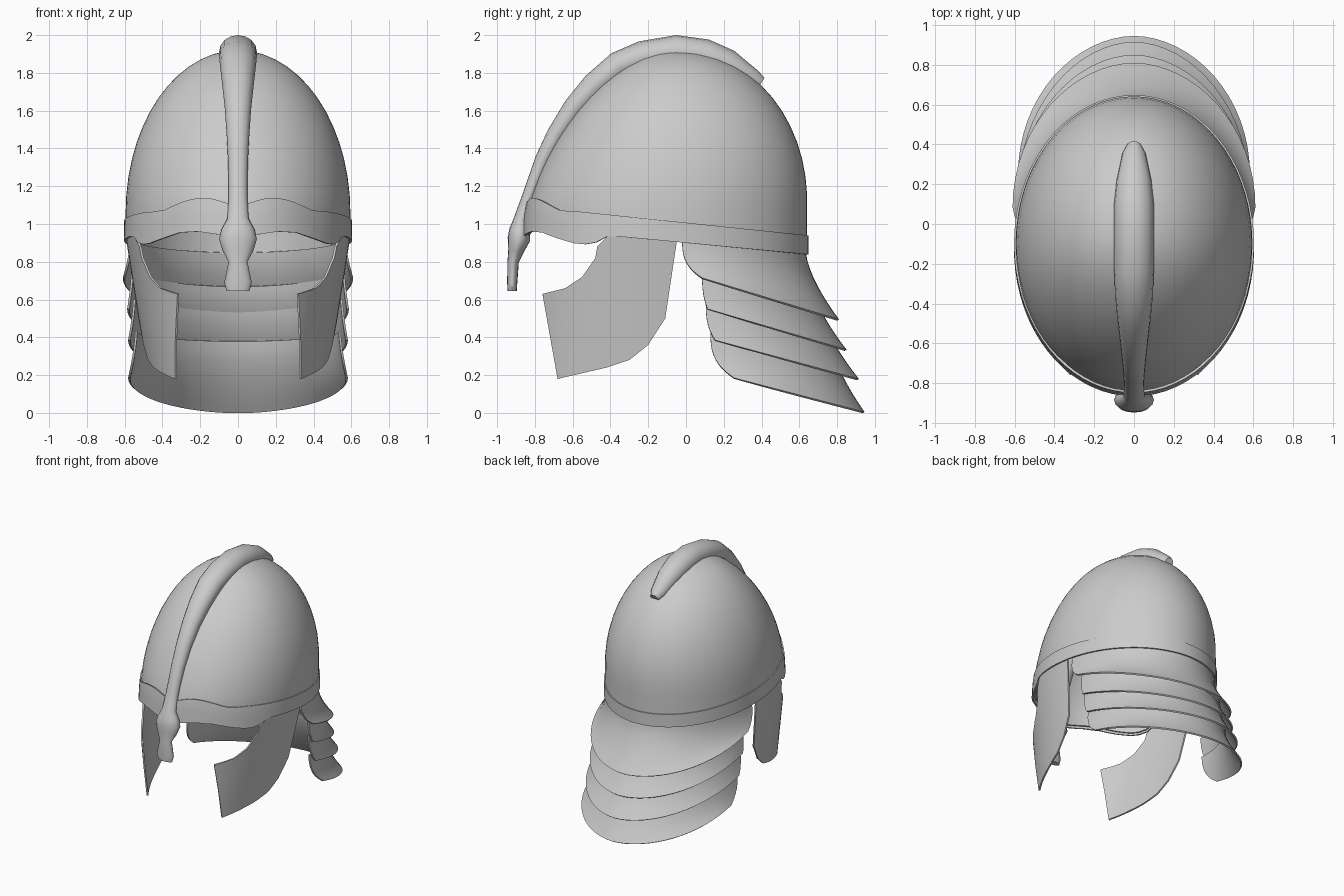
import bpy, bmesh, math
from mathutils import Vector

cube = bpy.data.objects.get("Cube")
if cube:
    bpy.data.objects.remove(cube, do_unlink=True)

steel = bpy.data.materials.new("grey_steel")
steel.use_nodes = True
GREY = (0.6, 0.6, 0.6, 1)
steel.diffuse_color = GREY
steel.node_tree.nodes["Principled BSDF"].inputs["Base Color"].default_value = GREY


def interp(x, table):
    """Piecewise linear lookup."""
    if x <= table[0][0]:
        return table[0][1]
    for (x0, v0), (x1, v1) in zip(table, table[1:]):
        if x <= x1:
            return v0 + (v1 - v0) * (x - x0) / (x1 - x0)
    return table[-1][1]


def loft(name, rows, closed=False, caps=False, thickness=0, angle=40):
    """Skin a list of point rows, optionally closed, capped and thickened."""
    bm = bmesh.new()
    grid = [[bm.verts.new(p) for p in row] for row in rows]
    n = len(rows[0])
    for a, b in zip(grid, grid[1:]):
        for i in range(n if closed else n - 1):
            j = (i + 1) % n
            bm.faces.new((a[i], a[j], b[j], b[i]))
    if caps:
        bm.faces.new(grid[0])
        bm.faces.new(grid[-1])
    bmesh.ops.remove_doubles(bm, verts=bm.verts, dist=0.0005)
    bmesh.ops.recalc_face_normals(bm, faces=bm.faces)
    # Open sheets should face away from the helmet's axis
    if not caps:
        score = sum(f.normal.dot(f.calc_center_median() - Vector((0, -0.1, 0.6)))
                    for f in bm.faces)
        if score < 0:
            bmesh.ops.reverse_faces(bm, faces=bm.faces)
    mesh = bpy.data.meshes.new(name)
    bm.to_mesh(mesh)
    bm.free()
    mesh.materials.append(steel)
    obj = bpy.data.objects.new(name, mesh)
    bpy.context.collection.objects.link(obj)
    bpy.ops.object.select_all(action='DESELECT')
    obj.select_set(True)
    bpy.context.view_layer.objects.active = obj
    if thickness:
        mod = obj.modifiers.new("thickness", 'SOLIDIFY')
        mod.thickness = thickness
        mod.offset = -1
        bpy.ops.object.modifier_apply(modifier="thickness")
    bpy.ops.object.shade_smooth_by_angle(angle=math.radians(angle))


# Skull plan: an ellipse, with angles measured from the front
RX, RY, CY = 0.595, 0.74, -0.1
SEGS = 72
ANGLES = [2 * math.pi * i / SEGS for i in range(SEGS)]


def plan(a, z, offset=0.0):
    return ((RX + offset) * math.sin(a), CY - (RY + offset) * math.cos(a), z)


BROW_LOW = [(0, 0.92), (10, 0.945), (20, 0.96), (30, 0.955), (40, 0.925), (50, 0.897),
            (58, 0.89), (66, 0.94)]
BROW_TOP = [(0, 1.09), (8, 1.12), (15, 1.138), (22, 1.138), (30, 1.115), (40, 1.075), (50, 1.063)]


def from_front(a):
    return math.degrees(min(a, 2 * math.pi - a))


def band_low(a):
    d = from_front(a)
    return interp(d, BROW_LOW) if d < 66 else 0.90 - 0.096 * plan(a, 0)[1]


def band_top(a):
    d = from_front(a)
    return interp(d, BROW_TOP) if d < 50 else 1.007 - 0.105 * plan(a, 0)[1]


# Domed skull, open below; the forehead slopes back as it rises
SPRING, RISE, RINGS = 1.06, 0.86, 14


def dome(a, p):
    s, c = math.sin(p), math.cos(p)
    slope = 1 - 0.2 * s if math.cos(a) > 0 else 1
    return (RX * c * math.sin(a), CY + 0.05 * s - RY * c * slope * math.cos(a),
            SPRING + RISE * s)


rows = [[plan(a, band_low(a) + 0.01) for a in ANGLES]]
rows += [[dome(a, math.pi / 2 * k / RINGS) for a in ANGLES] for k in range(RINGS + 1)]
loft("skull", rows, closed=True, thickness=0.012)

# Rim band that swells into brows at the front
rows = []
for t in (0, 0.25, 0.5, 0.75, 1):
    row = []
    for a in ANGLES:
        low, top = band_low(a), band_top(a)
        front = max(0, math.cos(a))
        row.append(plan(a, low + (top - low) * t, 0.008 + 0.018 * front * (1 - t) ** 0.6))
    rows.append(row)
loft("rim_band", rows, closed=True, thickness=0.012)

# Crest running down into the nose guard: y, z, half width, half depth
SPINE = [(-0.92, 0.645, 0.06, 0.024), (-0.92, 0.69, 0.073, 0.027), (-0.915, 0.80, 0.05, 0.03),
         (-0.9, 0.86, 0.082, 0.042), (-0.885, 0.92, 0.1, 0.06), (-0.88, 0.97, 0.088, 0.055),
         (-0.872, 1.03, 0.056, 0.038), (-0.835, 1.14, 0.05, 0.035), (-0.805, 1.22, 0.05, 0.037),
         (-0.757, 1.34, 0.053, 0.043), (-0.687, 1.475, 0.06, 0.05), (-0.592, 1.614, 0.07, 0.06),
         (-0.485, 1.732, 0.083, 0.07), (-0.355, 1.837, 0.095, 0.078), (-0.23, 1.885, 0.1, 0.084),
         (-0.05, 1.912, 0.1, 0.088), (0.1, 1.892, 0.1, 0.087), (0.22, 1.845, 0.088, 0.08),
         (0.35, 1.767, 0.06, 0.055), (0.395, 1.74, 0.035, 0.04)]
rows = []
for i, (y, z, w, d) in enumerate(SPINE):
    before, after = SPINE[max(i - 1, 0)], SPINE[min(i + 1, len(SPINE) - 1)]
    run = Vector((0, after[0] - before[0], after[1] - before[1])).normalized()
    normal = Vector((0, -run.z, run.y))
    rows.append([Vector((w * math.cos(s), y, z)) + normal * d * math.sin(s)
                 for s in (2 * math.pi * k / 16 for k in range(16))])
loft("crest_and_nose_guard", rows, closed=True, caps=True, angle=50)

# Cheek guards: upper and lower outline as functions of depth
CHEEK_TOP = [(-0.76, 0.63), (-0.64, 0.66), (-0.55, 0.72), (-0.48, 0.82),
             (-0.47, 0.88), (-0.4, 0.95), (-0.05, 0.93)]
CHEEK_LOW = [(-0.76, 0.629), (-0.68, 0.18), (-0.42, 0.24), (-0.3, 0.28),
             (-0.2, 0.36), (-0.11, 0.5), (-0.05, 0.9)]
depths = sorted({y for y, _ in CHEEK_TOP + CHEEK_LOW} | {-0.72, -0.6, -0.35, -0.25, -0.15, -0.08})
for side, word in ((1, "left"), (-1, "right")):
    rows = []
    for y in depths:
        low, top = interp(y, CHEEK_LOW), interp(y, CHEEK_TOP)
        width = RX * math.sqrt(1 - ((y - CY) / 0.815) ** 2)
        row = []
        for k in range(7):
            z = low + (top - low) * k / 6
            row.append((side * width * (0.80 + 0.265 * (z - 0.18)), y, z))
        rows.append(row)
    loft(word + "_cheek_guard", rows, thickness=0.012, angle=30)


# Neck guard plates: half width, side y, side z, back y, back z for each edge
def edge(t, half, y0, z0, y1, z1):
    s, c = math.sin(t), math.cos(t)
    return Vector((half * math.copysign(abs(c) ** 1.06, c), y0 + (y1 - y0) * s, z0 + (z1 - z0) * s))


PLATES = [((0.57, -0.02, 0.92, 0.635, 0.85), (0.61, 0.085, 0.715, 0.81, 0.495)),
          ((0.565, 0.085, 0.76, 0.675, 0.67), (0.587, 0.115, 0.55, 0.85, 0.335)),
          ((0.555, 0.105, 0.60, 0.715, 0.56), (0.582, 0.155, 0.385, 0.915, 0.18)),
          ((0.545, 0.13, 0.43, 0.77, 0.38), (0.582, 0.255, 0.185, 0.945, 0.005))]
for number, (upper, lower) in enumerate(PLATES, 1):
    rows = []
    for k in range(9):
        f = k / 8
        row = []
        for i in range(33):
            t = math.pi * i / 32
            top, bottom = edge(t, *upper), edge(t, *lower)
            # Each plate flares toward its lower edge, with rounded front corners
            p = top.lerp(bottom, f ** 1.5)
            p.y = top.y + (bottom.y - top.y) * f ** (1.5 + 1.5 * abs(math.cos(t)) ** 3)
            p.z = top.z + (bottom.z - top.z) * f
            row.append(p)
        rows.append(row)
    loft("neck_plate_%d" % number, rows, thickness=0.012)
